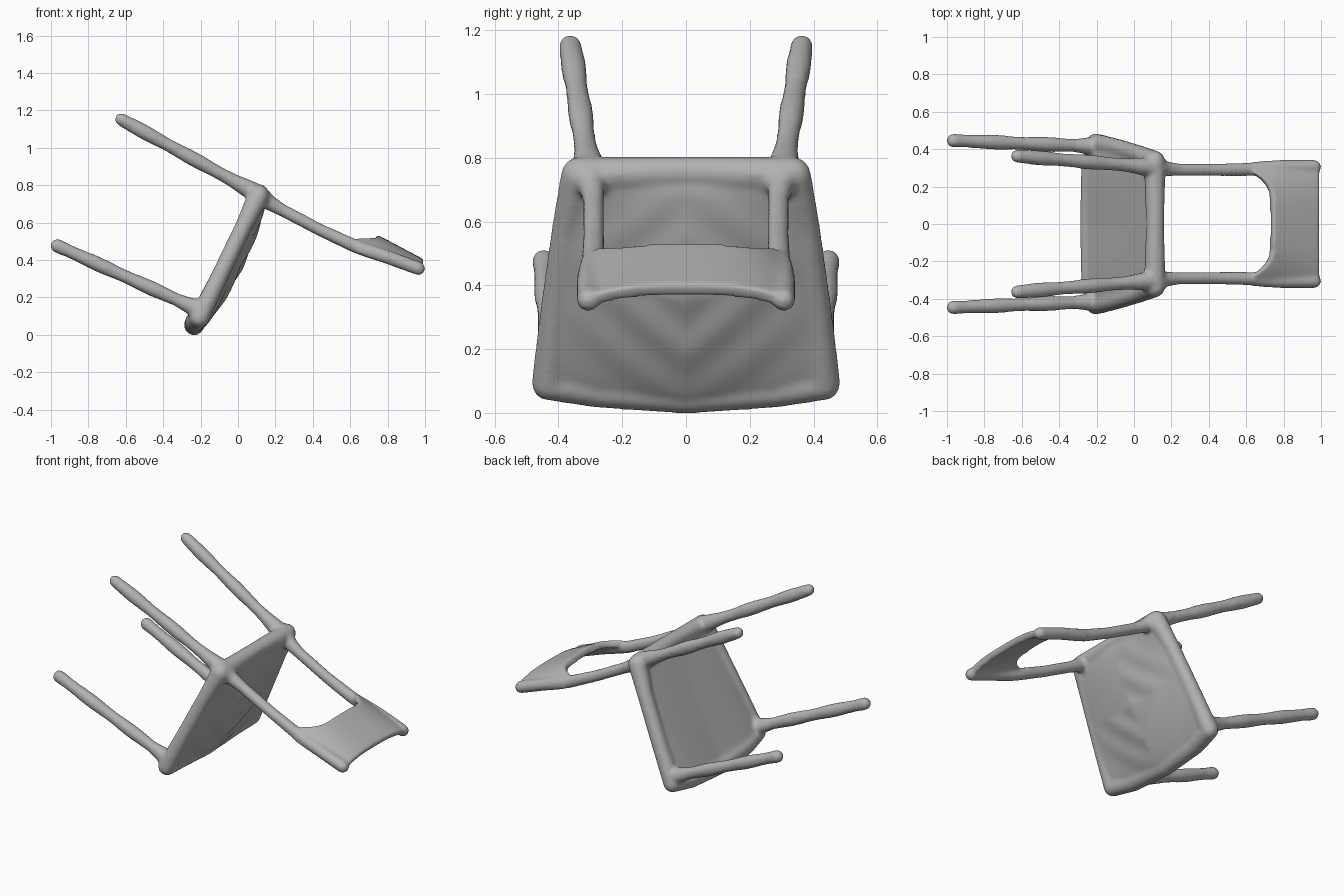
import bpy, bmesh, math
from mathutils import Vector

if "Cube" in bpy.data.objects:
    bpy.data.objects.remove(bpy.data.objects["Cube"])

bm = bmesh.new()
NORMAL = Vector((0.9, 0, -0.43))      # sitting side of the tipped seat


def ball(p, r):
    geo = bmesh.ops.create_uvsphere(bm, u_segments=16, v_segments=10, radius=r)
    bmesh.ops.translate(bm, verts=geo["verts"], vec=p)


def tube(points):
    """Round rod through (x, y, z, radius) points."""
    for x, y, z, r in points:
        ball(Vector((x, y, z)), r)
    for a, b in zip(points, points[1:]):
        pa, pb = Vector(a[:3]), Vector(b[:3])
        d = pb - pa
        geo = bmesh.ops.create_cone(bm, cap_ends=True, segments=16,
                                    radius1=a[3], radius2=b[3], depth=d.length)
        rot = d.to_track_quat('Z', 'Y')
        for v in geo["verts"]:
            v.co = rot @ v.co + (pa + pb) / 2


def mirrored(points):
    for s in (1, -1):
        tube([(x, y * s, z, r) for x, y, z, r in points])


def slab(f, nu, nv):
    """Closed sheet; f(u, v, side) with u in 0..1, v in -1..1, side +1/-1."""
    g = {}
    for side in (1, -1):
        for i in range(nu + 1):
            for j in range(nv + 1):
                g[side, i, j] = bm.verts.new(f(i / nu, 2 * j / nv - 1, side))
    faces = []
    for i in range(nu):
        for j in range(nv):
            for side in (1, -1):
                q = [g[side, i, j], g[side, i + 1, j], g[side, i + 1, j + 1], g[side, i, j + 1]]
                faces.append(bm.faces.new(q))
    border = ([(i, 0) for i in range(nu)] + [(nu, j) for j in range(nv)]
              + [(i, nv) for i in range(nu, 0, -1)] + [(0, j) for j in range(nv, 0, -1)])
    for a, b in zip(border, border[1:] + border[:1]):
        faces.append(bm.faces.new([g[(1, *a)], g[(1, *b)], g[(-1, *b)], g[(-1, *a)]]))
    bmesh.ops.recalc_face_normals(bm, faces=faces)


# Seat panel: flat underneath, bulging with faint rings on the sitting side
def seat(s, t, side):
    p = Vector((0.11 - 0.315 * s - 0.027 * s * (1 - t ** 4),
                t * (0.345 + 0.09 * s),
                0.748 - 0.658 * s - 0.042 * s * (1 - abs(t))))
    if side < 0:
        return p - NORMAL * (0.026 + 0.016 * s)
    dome = max(0, math.sin(math.pi * s)) ** 0.6 * math.cos(math.pi * t / 2) ** 0.8
    ring = 0.005 * math.cos(24 * (abs(s - 0.5) + abs(t) * 0.45)) * dome
    return p + NORMAL * (0.041 + 0.054 * dome + ring)


slab(seat, 28, 28)

# Seat rim
mirrored([(0.11, 0.335, 0.745, 0.058), (0.03, 0.375, 0.58, 0.046),
          (-0.1, 0.412, 0.31, 0.047), (-0.205, 0.432, 0.092, 0.053)])
mirrored([(-0.205, 0.432, 0.092, 0.053), (-0.23, 0.28, 0.07, 0.054), (-0.235, 0, 0.051, 0.054)])
tube([(0.11, 0.335, 0.745, 0.058), (0.113, 0, 0.756, 0.049), (0.11, -0.335, 0.745, 0.058)])


# Legs: slightly lumpy rods with a thicker root
def leg(root, tip, phase):
    a, b = Vector(root), Vector(tip)
    pts = []
    for i in range(13):
        k = i / 12
        r = 0.038 + 0.003 * math.sin(k * 17 + phase) + 0.016 * max(0, 1 - k * 7)
        pts.append((*a.lerp(b, k), r))
    mirrored(pts)


leg((0.1, 0.303, 0.755), (-0.625, 0.363, 1.152), 0)
leg((-0.2, 0.415, 0.13), (-0.965, 0.446, 0.475), 2)

# Back posts
mirrored([(0.11, 0.31, 0.75, 0.055), (0.17, 0.295, 0.705, 0.041), (0.24, 0.29, 0.665, 0.034),
          (0.44, 0.289, 0.56, 0.034), (0.62, 0.292, 0.477, 0.037),
          (0.7, 0.302, 0.447, 0.037), (0.8, 0.306, 0.415, 0.037), (0.965, 0.306, 0.355, 0.037)])


# Curved back rest with an arched inner edge
def back_rest(u, t, side):
    x0 = 0.735 - min(0.1, 0.27 * abs(t) ** 5)
    x = x0 + (0.985 - x0) * u
    arch = (0.088 - 0.17 * max(0, x - 0.735)) * (1 - abs(t) ** 3)
    z = 0.462 - 0.36 * (x - 0.64) + arch
    return Vector((x, t * 0.33, z)) + side * 0.022 * Vector((0.45, 0, 0.89))


slab(back_rest, 16, 40)

# Fuse everything into one soft, continuous body
mesh = bpy.data.meshes.new("chair")
bm.to_mesh(mesh)
bm.free()
chair = bpy.data.objects.new("chair", mesh)
bpy.context.collection.objects.link(chair)
remesh = chair.modifiers.new("fuse", 'REMESH')
remesh.mode = 'VOXEL'
remesh.voxel_size = 0.011
remesh.use_smooth_shade = True
soften = chair.modifiers.new("soften", 'SMOOTH')
soften.factor = 0.5
soften.iterations = 8

grey = bpy.data.materials.new("plain grey")
grey.diffuse_color = (0.45, 0.45, 0.45, 1)
grey.use_nodes = True
grey.node_tree.nodes["Principled BSDF"].inputs["Base Color"].default_value = grey.diffuse_color
mesh.materials.append(grey)
